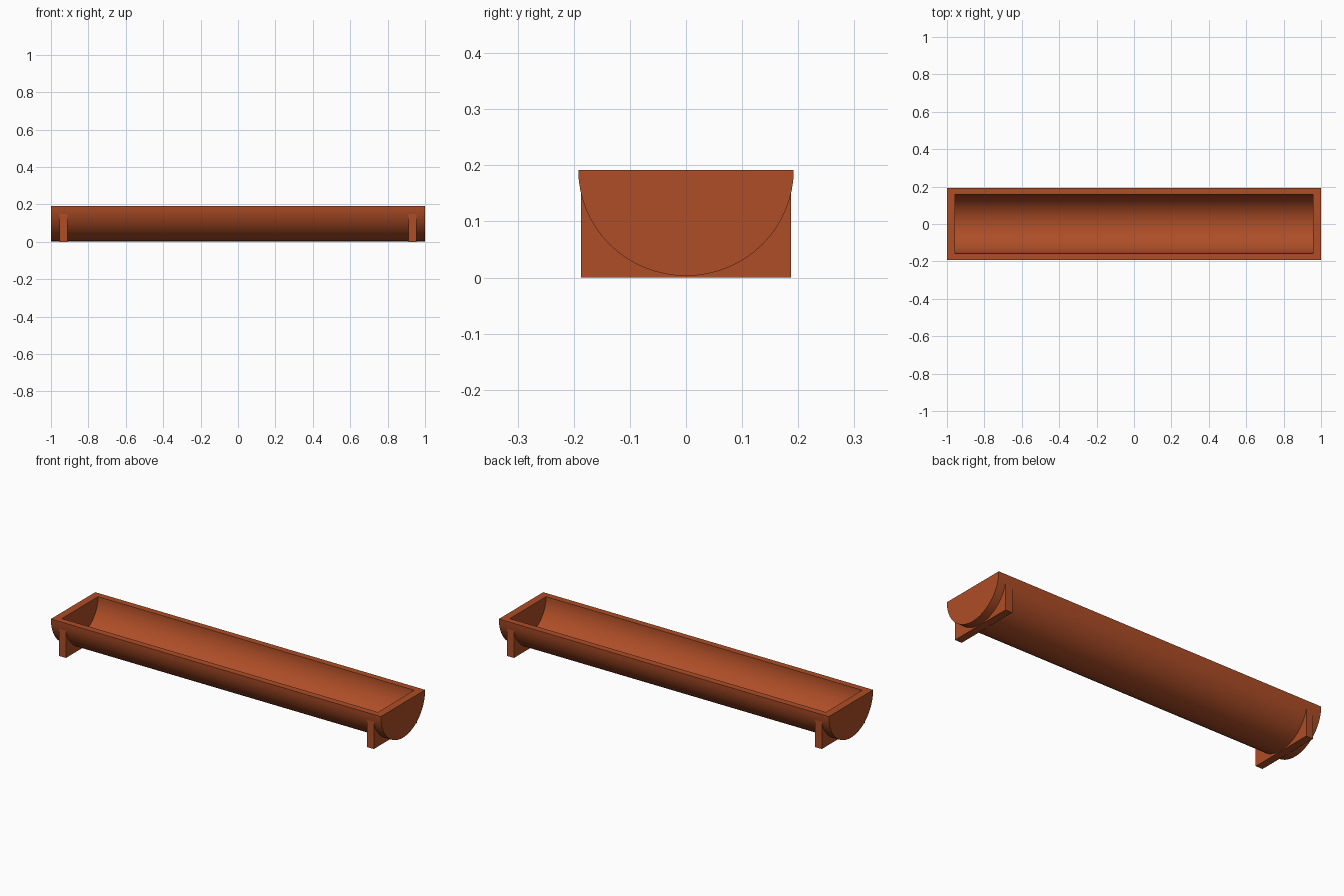
import bpy, bmesh, math

if "Cube" in bpy.data.objects:
    bpy.data.objects.remove(bpy.data.objects["Cube"])

TOP = 0.192
SEG = 32

mat = bpy.data.materials.new("terracotta")
mat.diffuse_color = (0.42, 0.075, 0.02, 1)
mat.use_nodes = True
mat.node_tree.nodes["Principled BSDF"].inputs["Base Color"].default_value = mat.diffuse_color


def arc(half_width, depth, limit=1.0):
    """Lower half-ellipse hanging from the rim, from -y to +y."""
    a0 = math.acos(limit)
    pts = []
    for i in range(SEG + 1):
        a = a0 + (math.pi - 2 * a0) * i / SEG
        pts.append((-half_width * math.cos(a), TOP - depth * math.sin(a)))
    return pts


def finish(name, bm):
    bmesh.ops.recalc_face_normals(bm, faces=bm.faces)
    mesh = bpy.data.meshes.new(name)
    bm.to_mesh(mesh)
    bm.free()
    mesh.materials.append(mat)
    ob = bpy.data.objects.new(name, mesh)
    bpy.context.collection.objects.link(ob)
    bpy.ops.object.select_all(action='DESELECT')
    ob.select_set(True)
    bpy.context.view_layer.objects.active = ob
    bpy.ops.object.shade_smooth_by_angle(angle=math.radians(30))
    return ob


def tube(bm, profile, x0, x1):
    """Two profile rings joined by an open strip, with both ends capped."""
    rings = [[bm.verts.new((x, y, z)) for y, z in profile] for x in (x0, x1)]
    l, r = rings
    for i in range(len(profile) - 1):
        bm.faces.new((l[i], l[i + 1], r[i + 1], r[i]))
    bm.faces.new(l)
    bm.faces.new(r)
    return l, r


# Half-round trough: outer shell, inner hollow and flat rim
bm = bmesh.new()
ol, orr = tube(bm, arc(0.192, 0.189), -1, 1)
il, ir = tube(bm, arc(0.157, 0.154), -0.958, 0.958)
outer = (ol[0], orr[0], orr[-1], ol[-1])
inner = (il[0], ir[0], ir[-1], il[-1])
for i in range(4):
    j = (i + 1) % 4
    bm.faces.new((outer[i], outer[j], inner[j], inner[i]))
finish("trough", bm)

# Saddle-shaped feet, seated slightly into the trough wall
for side, x in (("left", -0.933), ("right", 0.933)):
    bm = bmesh.new()
    saddle = arc(0.19, 0.186, 0.187 / 0.19)
    profile = [(-0.187, 0)] + saddle + [(0.187, 0)]
    l, r = tube(bm, profile, x - 0.021, x + 0.021)
    bm.faces.new((l[0], l[-1], r[-1], r[0]))
    finish(side + "_foot", bm)
